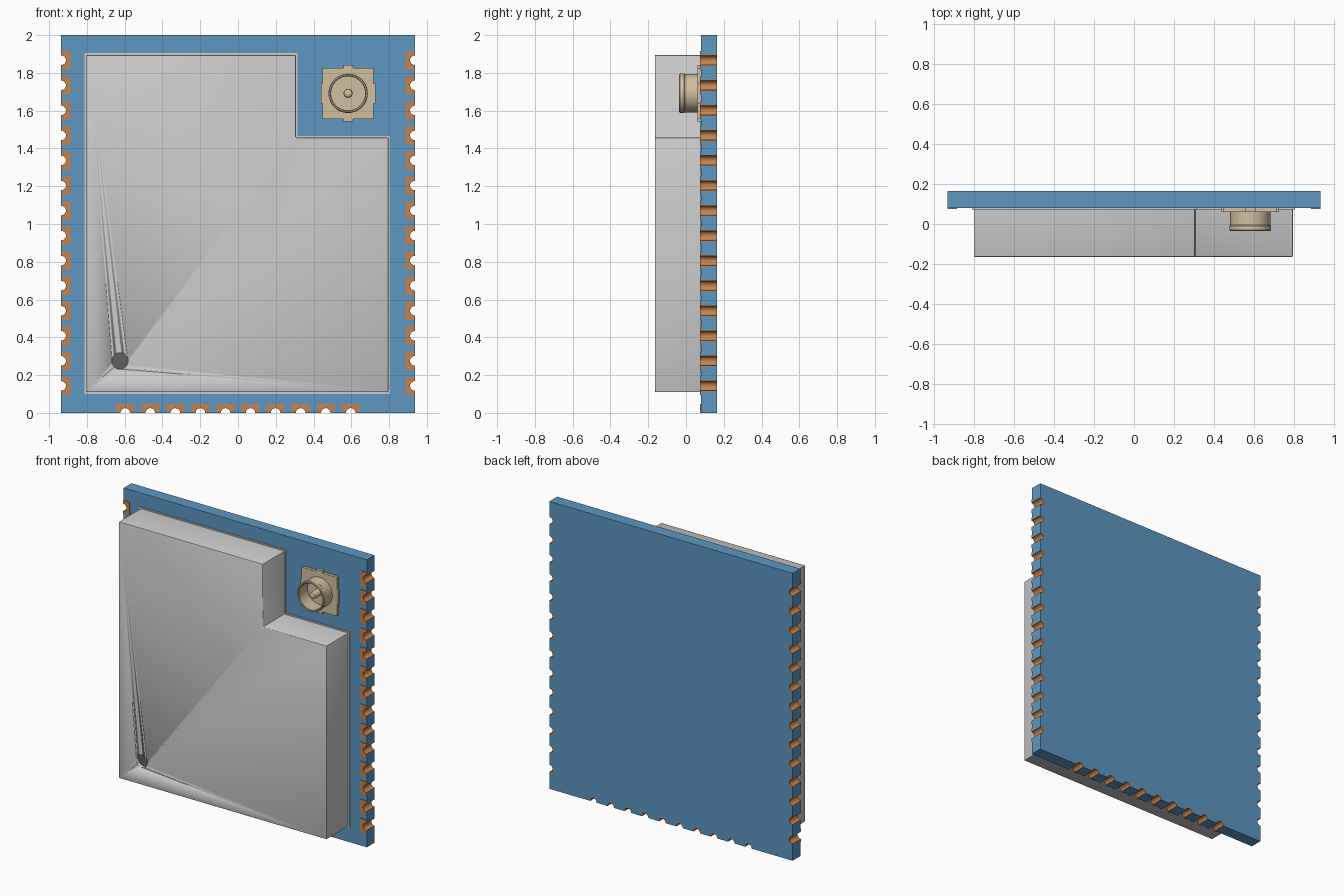
import bpy, bmesh, math
from mathutils import Vector

if "Cube" in bpy.data.objects:
    bpy.data.objects.remove(bpy.data.objects["Cube"])


def material(name, rgb):
    m = bpy.data.materials.new(name)
    m.diffuse_color = (*rgb, 1)
    m.use_nodes = True
    m.node_tree.nodes["Principled BSDF"].inputs["Base Color"].default_value = m.diffuse_color
    return m


BLUE = material("board_blue", (0.11, 0.31, 0.54))
COPPER = material("copper", (0.56, 0.23, 0.08))
BRASS = material("pale_brass", (0.63, 0.53, 0.35))
GREY = material("shield_grey", (0.58, 0.58, 0.55))
DARK = material("dark_grey", (0.12, 0.12, 0.12))


def finish(name, bm, mat, smooth=True):
    bmesh.ops.recalc_face_normals(bm, faces=bm.faces)
    me = bpy.data.meshes.new(name)
    bm.to_mesh(me)
    bm.free()
    me.materials.append(mat)
    ob = bpy.data.objects.new(name, me)
    bpy.context.collection.objects.link(ob)
    bpy.ops.object.select_all(action='DESELECT')
    ob.select_set(True)
    bpy.context.view_layer.objects.active = ob
    if smooth:
        bpy.ops.object.shade_smooth_by_angle(angle=math.radians(35))
    return ob


def add_prism(bm, pts, y0, y1):
    """Extrude an (x, z) outline from y0 to y1."""
    face = bm.faces.new([bm.verts.new((p[0], y0, p[1])) for p in pts])
    ext = bmesh.ops.extrude_face_region(bm, geom=[face])["geom"]
    bmesh.ops.translate(bm, vec=(0, y1 - y0, 0),
                        verts=[v for v in ext if isinstance(v, bmesh.types.BMVert)])


def prism(name, pts, y0, y1, mat):
    bm = bmesh.new()
    add_prism(bm, pts, y0, y1)
    return finish(name, bm, mat)


def lathe(name, profile, cx, cz, mat, closed=False, steps=48):
    """Revolve an (r, y) profile about the y axis through (cx, cz)."""
    bm = bmesh.new()
    vs = [bm.verts.new((cx + r, y, cz)) for r, y in profile]
    es = [bm.edges.new(p) for p in zip(vs, vs[1:])]
    if closed:
        es.append(bm.edges.new((vs[-1], vs[0])))
    bmesh.ops.spin(bm, geom=vs + es, cent=(cx, 0, cz), axis=(0, 1, 0),
                   angle=2 * math.pi, steps=steps)
    bmesh.ops.remove_doubles(bm, verts=bm.verts, dist=1e-5)
    return finish(name, bm, mat)


def arc(c, d, n, r, steps=12):
    """Half circle running along edge direction d, bulging toward n."""
    return [c - d * r * math.cos(math.pi * i / steps) + n * r * math.sin(math.pi * i / steps)
            for i in range(steps + 1)]


# Layout of the edge contacts, walking counter-clockwise
W, H, FRONT, BACK = 0.936, 2.0, 0.08, 0.165
PITCH, R_OUT, R_IN, PAD = 0.1326, 0.030, 0.025, 0.048
V = Vector
side_z = [0.143 + i * PITCH for i in range(14)]
bottom = ([V(((i - 4.5) * PITCH, 0)) for i in range(10)], V((1, 0)), V((0, 1)))
right = ([V((W, z)) for z in side_z], V((0, 1)), V((-1, 0)))
left = ([V((-W, z)) for z in reversed(side_z)], V((0, -1)), V((1, 0)))

# Circuit board with half-round notches
outline = [V((-W, 0))]
for (centres, d, n), corners in ((bottom, [V((W, 0))]),
                                 (right, [V((W, H)), V((-W, H))]),
                                 (left, [])):
    for c in centres:
        outline += arc(c, d, n, R_OUT)
    outline += corners
prism("circuit_board", outline, FRONT, BACK, BLUE)

# Copper pads and notch linings
for name, (centres, d, n) in (("bottom_pads", bottom), ("right_pads", right), ("left_pads", left)):
    bm = bmesh.new()
    for c in centres:
        inner = arc(c, d, n, R_IN)
        add_prism(bm, [c - d * PAD] + inner + [c + d * PAD, c + d * PAD + n * PAD,
                                               c - d * PAD + n * PAD], FRONT - 0.005, FRONT)
        add_prism(bm, inner + arc(c, d, n, R_OUT)[::-1], FRONT, BACK)
    finish(name, bm, COPPER)


# Shield can: notched box with softened edges, and a thin foot around it
def shield_outline(o):
    x0, x1, z0, z1, nx, nz = -0.803 - o, 0.797 + o, 0.11 - o, 1.895 + o, 0.306 + o, 1.457 + o
    return [(x0, z0), (x1, z0), (x1, nz), (nx, nz), (nx, z1), (x0, z1)]


bm = bmesh.new()
add_prism(bm, shield_outline(0), -0.165, FRONT)
edges = [e for e in bm.edges if not all(v.co.y > 0 for v in e.verts)]
bmesh.ops.bevel(bm, geom=edges, offset=0.006, segments=2, profile=0.5, affect='EDGES')
shield = finish("shield_can", bm, GREY)
prism("shield_foot", shield_outline(0.009), FRONT - 0.007, FRONT, GREY)

# Round marker hole with a dark floor
HX, HZ, HR = -0.625, 0.275, 0.043
cutter = lathe("hole_cutter", [(0, -0.2), (HR, -0.2), (HR, -0.14), (0, -0.14)], HX, HZ, GREY)
cutter.hide_render = True
bpy.context.view_layer.objects.active = shield
mod = shield.modifiers.new("hole", 'BOOLEAN')
mod.operation, mod.solver, mod.object = 'DIFFERENCE', 'EXACT', cutter
bpy.ops.object.modifier_apply(modifier=mod.name)
bpy.data.objects.remove(cutter)
lathe("hole_floor", [(0, -0.142), (HR - 0.0005, -0.142), (HR - 0.0005, -0.139), (0, -0.139)],
      HX, HZ, DARK)

# Coaxial connector: tabbed base, hollow barrel, centre pin
CX, CZ = 0.583, 1.692
S, TZ, TX, A, B = 0.135, 0.150, 0.144, 0.025, 0.053
quarter = [(TX, B), (S, B), (S, S), (A, S), (A, TZ)]
base = quarter + [(-x, z) for x, z in quarter[::-1]]
base += [(-x, -z) for x, z in quarter] + [(x, -z) for x, z in quarter[::-1]]
prism("connector_base", [(CX + x, CZ + z) for x, z in base], 0.061, FRONT, BRASS)
lathe("connector_barrel", [(0.090, 0.063), (0.090, -0.031), (0.094, -0.036), (0.100, -0.036),
                           (0.104, -0.031), (0.104, -0.010), (0.101, -0.006), (0.101, 0.063)],
      CX, CZ, BRASS, closed=True)
lathe("connector_pin", [(0.024, 0.063), (0.024, -0.008), (0.021, -0.016), (0.012, -0.021),
                        (0, -0.022)], CX, CZ, BRASS, steps=24)
